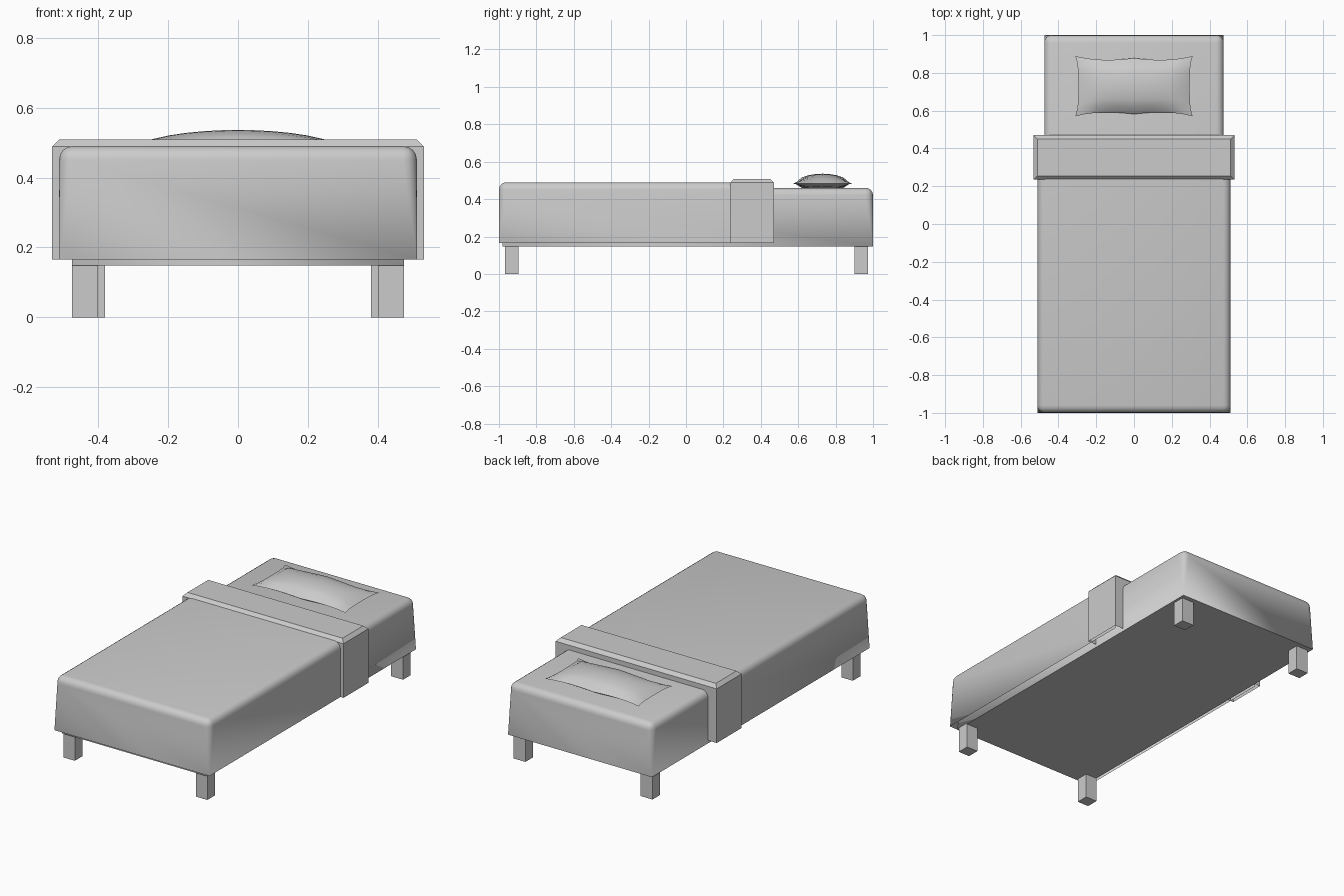
import bpy, bmesh, math

if "Cube" in bpy.data.objects:
    bpy.data.objects.remove(bpy.data.objects["Cube"])


def finish(name, bm, angle=35):
    bmesh.ops.recalc_face_normals(bm, faces=bm.faces)
    mesh = bpy.data.meshes.new(name)
    bm.to_mesh(mesh)
    bm.free()
    obj = bpy.data.objects.new(name, mesh)
    bpy.context.collection.objects.link(obj)
    bpy.ops.object.select_all(action='DESELECT')
    obj.select_set(True)
    bpy.context.view_layer.objects.active = obj
    bpy.ops.object.shade_smooth_by_angle(angle=math.radians(angle))
    return obj


def box(x0, x1, y0, y1, z0, z1):
    bm = bmesh.new()
    bmesh.ops.create_cube(bm, size=1)
    for v in bm.verts:
        v.co.x = x1 if v.co.x > 0 else x0
        v.co.y = y1 if v.co.y > 0 else y0
        v.co.z = z1 if v.co.z > 0 else z0
    return bm


def draped(name, hx, y0, y1, z0, z1, r, segs, uprights=True,
           open_bottom=False, open_back=False):
    """Box with a softened top whose upright corners sharpen toward the hem."""
    bm = box(-hx, hx, y0, y1, z0, z1)
    doomed = []
    for f in bm.faces:
        c = f.calc_center_median()
        if (open_bottom and abs(c.z - z0) < 1e-5) or (open_back and abs(c.y - y1) < 1e-5):
            doomed.append(f)
    if doomed:
        bmesh.ops.delete(bm, geom=doomed, context='FACES')
    edges = []
    for e in bm.edges:
        a, b = (v.co for v in e.verts)
        if e.is_boundary or max(a.z, b.z) < z1 - 1e-5:
            continue
        if uprights or abs(a.z - b.z) < 1e-5:
            edges.append(e)
    bmesh.ops.bevel(bm, geom=edges, offset=r, segments=segs, profile=0.5,
                    affect='EDGES', clamp_overlap=True)
    if uprights:
        for v in bm.verts:
            if v.co.z < z0 + 1e-4 and abs(v.co.x) > hx - r - 1e-4:
                if v.co.y < y0 + r + 1e-4:
                    v.co.x, v.co.y = math.copysign(hx, v.co.x), y0
                elif v.co.y > y1 - r - 1e-4:
                    v.co.x, v.co.y = math.copysign(hx, v.co.x), y1
        bmesh.ops.remove_doubles(bm, verts=bm.verts, dist=1e-4)
    return finish(name, bm)


# Mattress, blanket and turned-down sheet
draped("mattress", 0.475, -0.98, 1.0, 0.148, 0.46, 0.04, 4)
draped("blanket", 0.512, -1.0, 0.45, 0.165, 0.49, 0.04, 4,
       open_bottom=True, open_back=True)
draped("blanket_fold", 0.532, 0.235, 0.47, 0.165, 0.508, 0.02, 1,
       uprights=False, open_bottom=True)

# Four square legs
for end, y0, y1, inner, outer in (("front", -0.968, -0.895, 0.40, 0.475),
                                  ("back", 0.9, 0.972, 0.38, 0.46)):
    for side, s in (("left", -1), ("right", 1)):
        xs = sorted((s * inner, s * outer))
        finish(f"{end}_{side}_leg", box(xs[0], xs[1], y0, y1, 0, 0.155))

# Pillow: two puffed sheets joined at a wavy seam with pointed corners
NX, NY = 12, 8
bm = bmesh.new()
for height, limit in ((0.052, 1), (-0.04, 0.024)):
    grid = []
    for j in range(NY + 1):
        row = []
        for i in range(NX + 1):
            u, v = 2 * i / NX - 1, 2 * j / NY - 1
            x = u * (0.295 + 0.015 * v ** 4)
            wave = 0.148 - 0.01 * math.sin(math.pi * abs(u)) + 0.011 * u ** 4
            y = 0.73 + v * wave
            puff = height * ((1 - u * u) * (1 - v * v)) ** 0.6
            row.append(bm.verts.new((x, y, 0.484 + max(puff, -limit))))
        grid.append(row)
    for j in range(NY):
        for i in range(NX):
            bm.faces.new((grid[j][i], grid[j][i + 1], grid[j + 1][i + 1], grid[j + 1][i]))
bmesh.ops.remove_doubles(bm, verts=bm.verts, dist=1e-4)
finish("pillow", bm, 50)
